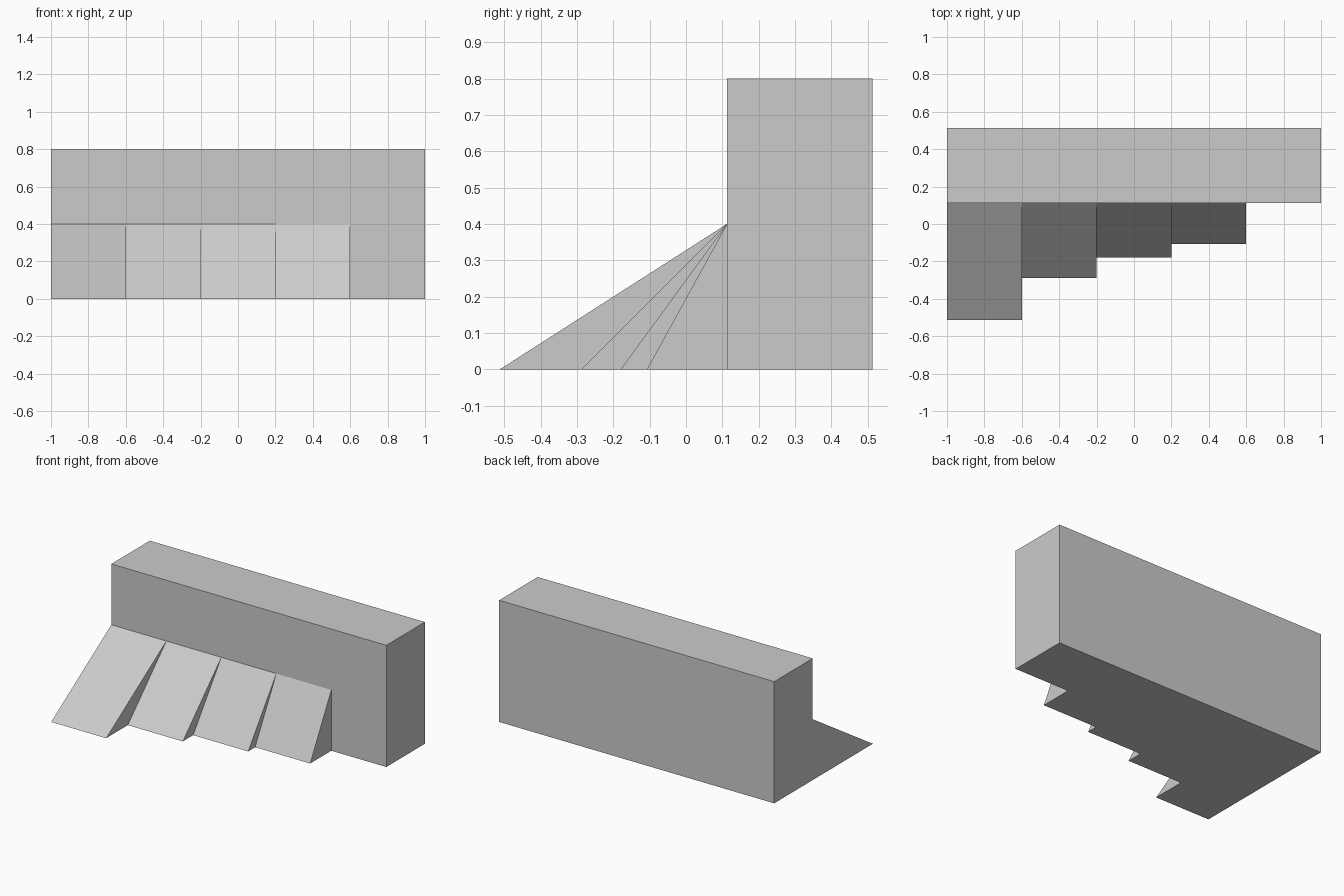
import bpy, bmesh

if "Cube" in bpy.data.objects:
    bpy.data.objects.remove(bpy.data.objects["Cube"])

WALL_FRONT, WALL_BACK, WALL_TOP = 0.1125, 0.5125, 0.8
RAMP_TOP, RAMP_WIDTH = 0.4, 0.4
TOES = [-0.5125, -0.2875, -0.18, -0.1075]   # shallow to steep


def prism(name, profile, x0, x1):
    """Extrude a (y, z) profile along x."""
    bm = bmesh.new()
    face = bm.faces.new([bm.verts.new((x0, y, z)) for y, z in profile])
    ext = bmesh.ops.extrude_face_region(bm, geom=[face])
    moved = [g for g in ext["geom"] if isinstance(g, bmesh.types.BMVert)]
    bmesh.ops.translate(bm, verts=moved, vec=(x1 - x0, 0, 0))
    bmesh.ops.recalc_face_normals(bm, faces=bm.faces)
    mesh = bpy.data.meshes.new(name)
    bm.to_mesh(mesh)
    bm.free()
    obj = bpy.data.objects.new(name, mesh)
    bpy.context.collection.objects.link(obj)
    return obj


# Back wall block
wall = prism("wall_with_ramps", [(WALL_FRONT, 0), (WALL_BACK, 0),
                                 (WALL_BACK, WALL_TOP), (WALL_FRONT, WALL_TOP)], -1, 1)

# Four ramps of increasing steepness, rooted inside the wall and fused to it
for i, toe in enumerate(TOES):
    x = -1 + i * RAMP_WIDTH
    root = WALL_FRONT + 0.2
    ramp = prism(f"ramp_{i + 1}", [(toe, 0), (root, 0), (root, RAMP_TOP),
                                   (WALL_FRONT, RAMP_TOP)], x, x + RAMP_WIDTH)
    ramp.hide_render = True
    ramp.hide_set(True)
    fuse = wall.modifiers.new(f"fuse_ramp_{i + 1}", 'BOOLEAN')
    fuse.operation = 'UNION'
    fuse.solver = 'EXACT'
    fuse.object = ramp
